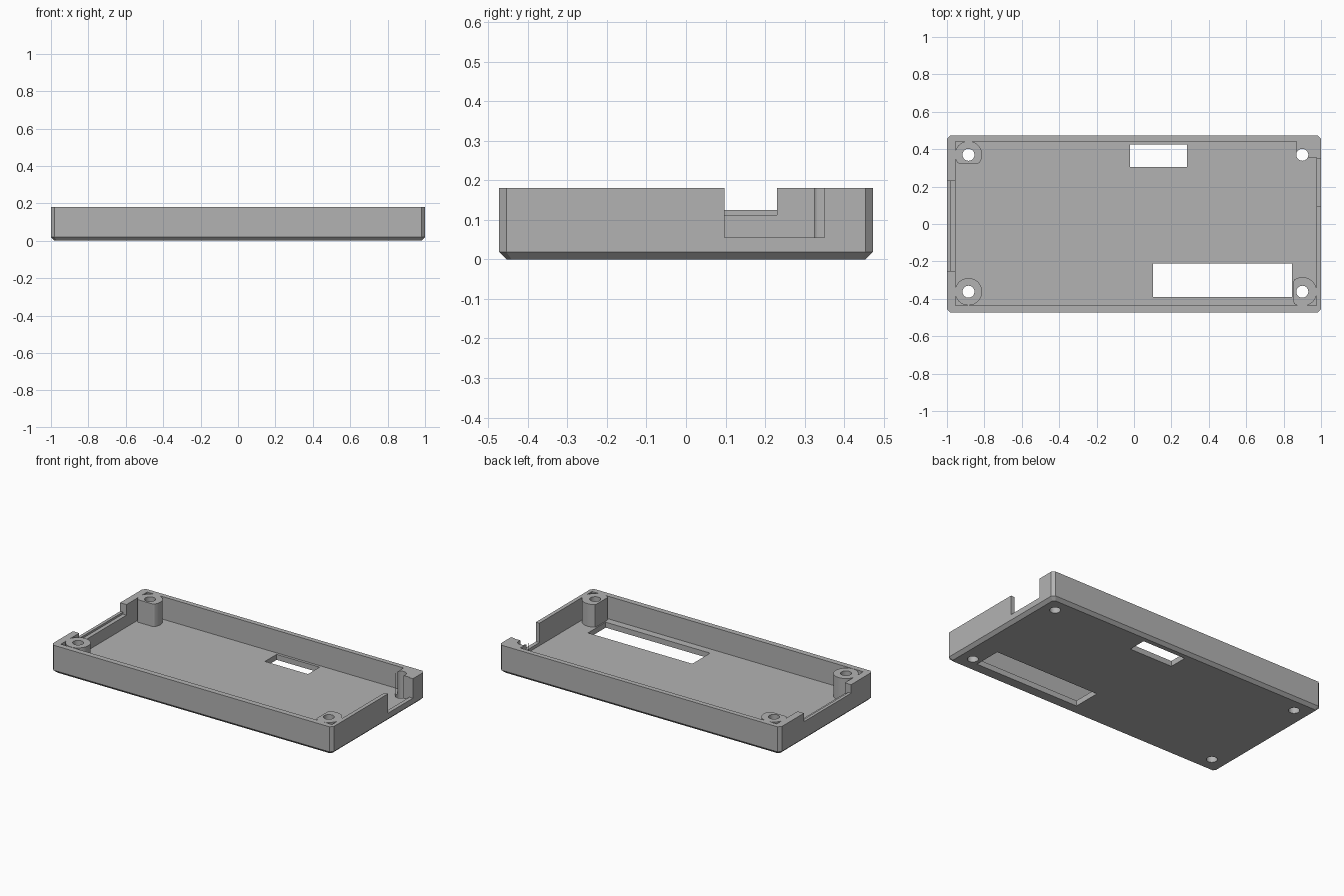
import bpy, bmesh, math

old = bpy.data.objects.get("Cube")
if old:
    bpy.data.objects.remove(old, do_unlink=True)

grey = bpy.data.materials.new("matte_grey")
grey.use_nodes = True
COLOUR = (0.45, 0.45, 0.45, 1)
grey.diffuse_color = COLOUR
grey.node_tree.nodes["Principled BSDF"].inputs["Base Color"].default_value = COLOUR

H, FLOOR = 0.18, 0.035
SIDES = 32


def loft(name, rings):
    """Closed solid through rings of (outline, z)."""
    bm = bmesh.new()
    loops = [[bm.verts.new((x, y, z)) for x, y in pts] for pts, z in rings]
    for a, b in zip(loops, loops[1:]):
        for i in range(len(a)):
            j = (i + 1) % len(a)
            bm.faces.new((a[i], a[j], b[j], b[i]))
    bm.faces.new(loops[0][::-1])
    bm.faces.new(loops[-1])
    bmesh.ops.remove_doubles(bm, verts=bm.verts, dist=1e-5)
    bmesh.ops.recalc_face_normals(bm, faces=bm.faces)
    me = bpy.data.meshes.new(name)
    bm.to_mesh(me)
    bm.free()
    me.materials.append(grey)
    ob = bpy.data.objects.new(name, me)
    bpy.context.collection.objects.link(ob)
    return ob


def box(name, x0, x1, y0, y1, z0, z1):
    outline = [(x0, y0), (x1, y0), (x1, y1), (x0, y1)]
    return loft(name, [(outline, z0), (outline, z1)])


def octagon(hx, hy, c):
    return [(-hx + c, -hy), (hx - c, -hy), (hx, -hy + c), (hx, hy - c),
            (hx - c, hy), (-hx + c, hy), (-hx, hy - c), (-hx, -hy + c)]


def circle(cx, cy, r):
    return [(cx + r * math.cos(2 * math.pi * i / SIDES),
             cy + r * math.sin(2 * math.pi * i / SIDES)) for i in range(SIDES)]


def combine(target, tool, operation):
    mod = target.modifiers.new(operation.lower(), "BOOLEAN")
    mod.operation, mod.solver, mod.object = operation, "EXACT", tool
    bpy.context.view_layer.objects.active = target
    bpy.ops.object.modifier_apply(modifier=mod.name)
    bpy.data.objects.remove(tool, do_unlink=True)


# Tray shell with chamfered corners and base
tray = loft("case_tray", [(octagon(0.98, 0.4535, 0.012), 0),
                          (octagon(1, 0.4725, 0.018), 0.019),
                          (octagon(1, 0.4725, 0.018), H)])
combine(tray, box("cavity", -0.955, 0.975, -0.437, 0.441, FLOOR, 1), "DIFFERENCE")

# Screw bosses, flattened where they meet other features
bosses = {"boss_back_left": [(x, max(y, 0.324)) for x, y in circle(-0.885, 0.37, 0.073)],
          "boss_front_left": circle(-0.885, -0.362, 0.073),
          "boss_front_right": [(max(x, 0.853), y) for x, y in circle(0.9, -0.362, 0.078)]}
for name, outline in bosses.items():
    combine(tray, loft(name, [(outline, 0.025), (outline, H)]), "UNION")
# Cut-down corner block
combine(tray, box("corner_block", 0.87, 0.985, 0.355, 0.45, 0.025, H), "UNION")

# Floor windows, side openings and the inner step of the wide opening
cutters = [("small_window", -0.022, 0.284, 0.306, 0.424, -1, FLOOR + 0.01),
           ("large_window", 0.102, 0.845, -0.39, -0.21, -1, FLOOR + 0.01),
           ("port_opening", 0.96, 1.1, 0.097, 0.35, 0.055, 1),
           ("wide_opening", -1.1, -0.94, -0.25, 0.23, 0.125, 1),
           ("opening_step", -0.98, -0.94, -0.25, 0.23, 0.112, 1)]
for spec in cutters:
    combine(tray, box(*spec), "DIFFERENCE")

# Screw holes through the bosses and floor
for cx, cy in [(-0.885, 0.37), (-0.885, -0.362), (0.9, 0.37), (0.9, -0.362)]:
    hole = circle(cx, cy, 0.032)
    combine(tray, loft("screw_hole", [(hole, -1), (hole, 1)]), "DIFFERENCE")

# Crisp edges with smooth round walls
bpy.ops.object.select_all(action="DESELECT")
tray.select_set(True)
bpy.context.view_layer.objects.active = tray
bpy.ops.object.shade_smooth_by_angle(angle=math.radians(25))
